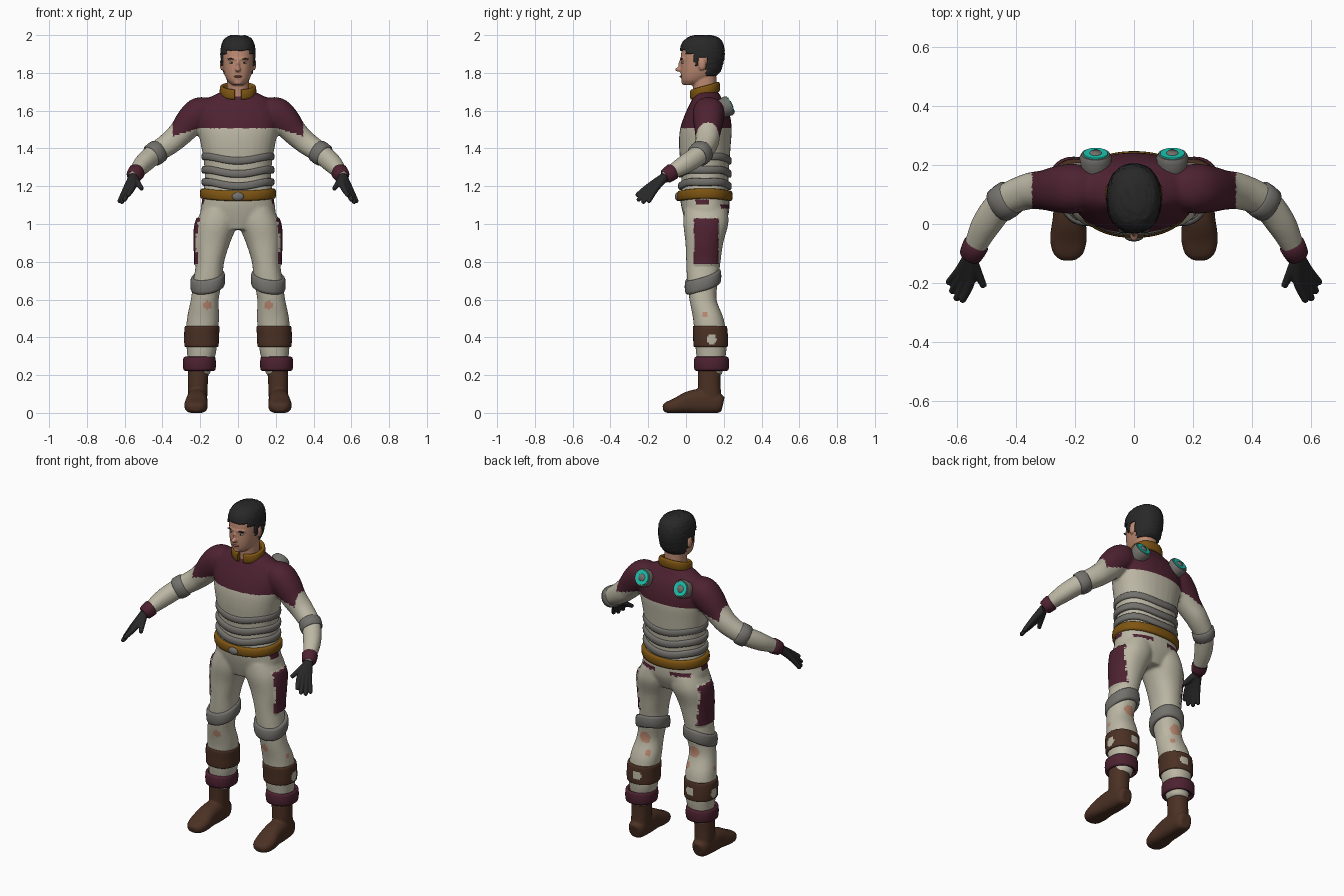
import bpy, bmesh, random
from math import sin, cos, pi, copysign
from mathutils import Vector, Matrix

random.seed(4)
if "Cube" in bpy.data.objects:
    bpy.data.objects.remove(bpy.data.objects["Cube"], do_unlink=True)


def material(name, *rgb):
    m = bpy.data.materials.new(name)
    m.use_nodes = True
    m.diffuse_color = (*rgb, 1)
    m.node_tree.nodes["Principled BSDF"].inputs["Base Color"].default_value = (*rgb, 1)
    return m


CREAM = material("cream cloth", .5, .47, .37)
MAROON = material("maroon cloth", .075, .016, .03)
SKIN = material("skin", .5, .25, .165)
BLACK = material("charcoal", .021, .021, .022)
BROWN = material("brown leather", .07, .03, .017)
GOLD = material("ochre leather", .21, .09, .006)
GREY = material("grey padding", .17, .165, .15)
TEAL = material("teal glow", .01, .55, .43)
LIP = material("lip", .3, .11, .08)
WHITE = material("eye white", .6, .58, .55)


def curve_through(keys, sub):
    """Catmull-Rom interpolation of key tuples."""
    k = [Vector(q) for q in keys]
    out = []
    for i in range(len(k) - 1):
        a, b, c, d = k[max(i - 1, 0)], k[i], k[i + 1], k[min(i + 2, len(k) - 1)]
        for j in range(sub):
            t = j / sub
            out.append((b * 2 + (c - a) * t + (a * 2 - b * 5 + c * 4 - d) * t**2
                        + (b * 3 - a - c * 3 + d) * t**3) * .5)
    return out + [k[-1]]


def rounded(a, p):
    f = lambda w: copysign(abs(w) ** (2 / p), w)
    return f(cos(a)), f(sin(a))


def skin_rings(bm, rings, closed=False):
    n = len(rings[0])
    for i in range(len(rings) - (not closed)):
        r, q = rings[i], rings[(i + 1) % len(rings)]
        for j in range(n):
            bm.faces.new((r[j], r[(j + 1) % n], q[(j + 1) % n], q[j]))
    if not closed:
        bm.faces.new(rings[0])
        bm.faces.new(rings[-1])


def loft(bm, keys, along=False, n=32, sub=5, p=2.2):
    """Rings of (x, y, z, radius[, second radius]); level, or square to the path."""
    pts = curve_through(keys, sub)
    rings = []
    for i, k in enumerate(pts):
        u, v = Vector((1, 0, 0)), Vector((0, 1, 0))
        if along:
            t = Vector(pts[min(i + 1, len(pts) - 1)][:3]) - Vector(pts[max(i - 1, 0)][:3])
            u = t.cross(Vector((0, 0, 1))).normalized()
            v = u.cross(t).normalized()
        ring = []
        for j in range(n):
            c, s = rounded(2 * pi * j / n, p)
            ring.append(bm.verts.new(Vector(k[:3]) + u * k[3] * c + v * k[-1] * s))
        rings.append(ring)
    skin_rings(bm, rings)


def band(bm, c, rx, ry, h, t, wave=lambda a: 0, gap=0, n=56):
    """Padded strap around an upright ellipse; gap leaves the front open."""
    rings = []
    for i in range(n):
        a = -pi / 2 + gap + (2 * pi - 2 * gap) * i / (n - (gap > 0))
        x, y = rounded(a, 2.2)
        ring = []
        for j in range(12):
            r, z = rounded(2 * pi * j / 12, 3)
            ring.append(bm.verts.new((c[0] + x * (rx + r * t / 2), c[1] + y * (ry + r * t / 2),
                                      c[2] + z * h / 2 + wave(a))))
        rings.append(ring)
    skin_rings(bm, rings, closed=not gap)


def ball(bm, c, r):
    bmesh.ops.create_uvsphere(bm, u_segments=24, v_segments=14, radius=1,
                              matrix=Matrix.Translation(c) @ Matrix.Diagonal((*r, 1)))


def finish(name, bm, mats, rule=None, voxel=0, smooth=3, shell=0, push=None):
    bmesh.ops.recalc_face_normals(bm, faces=bm.faces[:])
    me = bpy.data.meshes.new(name)
    bm.to_mesh(me)
    bm.free()
    ob = bpy.data.objects.new(name, me)
    bpy.context.scene.collection.objects.link(ob)
    if voxel:
        rm = ob.modifiers.new("fuse", 'REMESH')
        rm.mode, rm.voxel_size = 'VOXEL', voxel
        sm = ob.modifiers.new("soften", 'SMOOTH')
        sm.factor, sm.iterations = .5, smooth
        bpy.context.view_layer.update()
        deps = bpy.context.evaluated_depsgraph_get()
        me = bpy.data.meshes.new_from_object(ob.evaluated_get(deps))
        ob.modifiers.clear()
        ob.data = me
    me.materials.clear()
    for m in mats:
        me.materials.append(m)
    for f in me.polygons:
        f.material_index = rule(f.center, f.normal) if rule else 0
    if push:
        for v, nrm in [(v, v.normal.copy()) for v in me.vertices]:
            v.co += push(v.co, nrm)
    if shell:
        so = ob.modifiers.new("thickness", 'SOLIDIFY')
        so.thickness, so.offset = shell, -1
    for o in bpy.context.selected_objects:
        o.select_set(False)
    bpy.context.view_layer.objects.active = ob
    ob.select_set(True)
    bpy.ops.object.shade_smooth_by_angle(angle=1)
    ob.select_set(False)


def make(name, mat, build, *args, **kw):
    bm = bmesh.new()
    build(bm, *args, **kw)
    finish(name, bm, [mat])


def flip(keys, s):
    return [(s * k[0], *k[1:]) for k in keys]


# Body suit: torso, arms and legs fused into one skin
TORSO = [(0, .1, .97, .1, .09), (0, .105, 1.05, .192, .12), (0, .1, 1.13, .19, .13),
         (0, .1, 1.22, .177, .124), (0, .1, 1.32, .18, .13), (0, .1, 1.42, .197, .137),
         (0, .105, 1.5, .212, .137), (0, .112, 1.57, .216, .122), (0, .115, 1.63, .195, .098),
         (0, .112, 1.67, .15, .075), (0, .11, 1.7, .09, .062)]
ARM = [(.14, .12, 1.59, .07), (.2, .12, 1.588, .084), (.25, .118, 1.545, .08), (.3, .115, 1.485, .068),
       (.36, .11, 1.43, .061), (.44, .075, 1.373, .054), (.5, 0, 1.32, .05),
       (.54, -.08, 1.272, .037), (.555, -.11, 1.25, .032)]
LEG = [(.09, .105, 1.08, .1, .115), (.112, .105, 1, .11, .119), (.135, .097, .9, .093, .1),
       (.148, .092, .8, .075, .091), (.16, .088, .7, .076, .082), (.176, .09, .6, .074, .072),
       (.185, .118, .5, .085, .081), (.193, .13, .4, .083, .084), (.193, .133, .32, .077, .08),
       (.205, .13, .2, .055, .06)]
TEARS = [((.16, .02, .57), .025), ((.26, .1, .52), .016), ((.165, .165, .62), .035), ((.13, .18, .54), .02)]


def on_pocket(c, n):
    return .785 < c.z < 1.03 and .043 < c.y < .172 and abs(c.x) > .17 and n.x * c.x > 0


def suit_rule(c, n):
    x = abs(c.x)
    yoke = x < .345 and c.z > 1.505 - .3 * max(0, x - .21)
    flap = 1.08 < c.z < 1.105 and n.y > .3 and .05 < x < .16
    side_flap = 1.1 < c.z < 1.13 and .05 < c.y < .12 and x > .15
    if yoke or flap or side_flap or on_pocket(c, n):
        return 1
    mirrored = Vector((x, c.y, c.z))
    return 2 if any((mirrored - Vector(p)).length < r for p, r in TEARS) else 0


body = bmesh.new()
loft(body, TORSO)
for s in (1, -1):
    loft(body, flip(ARM, s), along=True)
    loft(body, flip(LEG, s))
finish("body_suit", body, [CREAM, MAROON, SKIN], suit_rule, voxel=.009, smooth=5,
       push=lambda c, n: Vector((copysign(.009, c.x) if on_pocket(c, n) else 0, 0, 0)))

# Waist padding, belt, buckle and collar
dip = lambda a: .011 * cos(2 * a) - .004 * cos(4 * a)
for i, z in enumerate((1.215, 1.28, 1.35)):
    make(f"waist_pad_{i + 1}", GREY, band, (0, .1, z), .179, .128, .04, .028, dip)
make("belt", GOLD, band, (0, .1, 1.155), .187, .133, .055, .028, lambda a: .006 * cos(2 * a))
make("buckle", GREY, ball, (0, -.043, 1.145), (.032, .016, .023))
make("collar", GOLD, band, (0, .1, 1.705), .086, .069, .055, .022, lambda a: .02 * sin(a), gap=.16)

# Head with nose, brow, chin, lips and ears
HEAD = [(0, .02, 1.735, .03, .028), (0, .045, 1.76, .056, .068), (0, .07, 1.8, .074, .098),
        (0, .08, 1.85, .082, .108), (0, .085, 1.9, .085, .111), (0, .087, 1.945, .08, .103),
        (0, .09, 1.975, .062, .08), (0, .09, 1.99, .03, .04)]
head = bmesh.new()
loft(head, HEAD)
loft(head, [(0, .1, 1.64, .064, .062), (0, .1, 1.7, .06, .062), (0, .095, 1.8, .06, .065)])
ball(head, (0, -.035, 1.818), (.015, .023, .012))
ball(head, (0, -.026, 1.84), (.01, .015, .03))
ball(head, (0, -.012, 1.873), (.055, .02, .012))
ball(head, (0, -.005, 1.75), (.025, .019, .015))
for s in (1, -1):
    ball(head, (s * .086, .085, 1.845), (.01, .02, .032))
finish("head", head, [SKIN], voxel=.005, smooth=2)
make("mouth", LIP, ball, (0, -.022, 1.781), (.023, .013, .006))


# Hair cap trimmed along a hairline
def hairline(y):
    return next(z for edge, z in ((0, 1.918), (.045, 1.9), (.068, 1.84), (.11, 1.88), (9, 1.785)) if y < edge)


hair = bmesh.new()
loft(hair, [(x, y, z + .1 * max(0, z - 1.9), rx + .008, ry + .009) for x, y, z, rx, ry in HEAD], n=56, sub=8)
for v in hair.verts:
    v.co += Vector([random.uniform(-.0015, .0015) for _ in range(3)])
    v.co.z = min(v.co.z, 2)
bmesh.ops.delete(hair, context='FACES',
                 geom=[f for f in hair.faces if f.calc_center_median().z < hairline(f.calc_center_median().y)])
finish("hair", hair, [BLACK], shell=.014)

FINGERS = [((.555, -.195, 1.2), (.58, -.256, 1.155)), ((.57, -.187, 1.193), (.6, -.25, 1.13)),
           ((.583, -.175, 1.188), (.615, -.226, 1.118)), ((.592, -.16, 1.187), (.626, -.196, 1.122))]
WRIST = (.555, -.112, 1.25)


def shin_rule(c, n):
    patch = lambda u, u0, z0: (u - u0) ** 2 + (c.z - z0) ** 2 < .027 ** 2
    outer = n.x * c.x > 0 and abs(n.x) > .6 and patch(c.y, .135, .39)
    rear = n.y > .6 and patch(abs(c.x), .18, .405)
    return int(outer or rear)


for s, side in ((1, "left"), (-1, "right")):
    # Face details
    make(side + "_eye", WHITE, ball, (s * .033, -.013, 1.854), (.013, .01, .006))
    make(side + "_iris", BLACK, ball, (s * .033, -.019, 1.854), (.005, .006, .005))
    make(side + "_eyebrow", BLACK, ball, (s * .034, -.022, 1.874), (.021, .009, .004))

    # Elbow pad, wrist cuff and glove
    elbow = [(.416, .092, 1.39, .05), (.422, .088, 1.386, .062), (.454, .064, 1.362, .061), (.46, .06, 1.358, .048)]
    make(side + "_elbow_pad", GREY, loft, flip(elbow, s), along=True, sub=2)
    cuff = [(.534, -.068, 1.279, .034), (.536, -.072, 1.277, .044), (.553, -.106, 1.253, .039), (.555, -.11, 1.25, .03)]
    make(side + "_wrist_cuff", MAROON, loft, flip(cuff, s), along=True, sub=2)
    glove = bmesh.new()
    for knuckle, tip in FINGERS:
        loft(glove, flip([(*WRIST, .024), (*knuckle, .017), (*tip, .012)], s), along=True, n=14)
        ball(glove, (s * tip[0], *tip[1:]), (.012, .012, .012))
    loft(glove, flip([(*WRIST, .022), (.53, -.165, 1.215, .016), (.508, -.212, 1.185, .011)], s), along=True, n=14)
    finish(side + "_glove", glove, [BLACK], voxel=.004, smooth=2)

    # Knee pad, shin wrap and trouser cuff
    make(side + "_knee_pad", GREY, band, (s * .16, .09, .695), .078, .083, .075, .028,
         lambda a: .028 * sin(a) - s * .014 * cos(a))
    wrap = bmesh.new()
    loft(wrap, flip([(.193, .13, .35, .08, .08), (.193, .131, .355, .09, .091), (.193, .13, .405, .092, .092),
                     (.19, .127, .455, .092, .09), (.19, .127, .46, .08, .08)], s), n=72)
    finish(side + "_shin_wrap", wrap, [BROWN, CREAM], shin_rule)
    make(side + "_trouser_cuff", MAROON, band, (s * .204, .135, .26), .076, .082, .075, .022)
    make(side + "_cuff_lining", MAROON, loft, flip([(.204, .135, .235, .075, .08), (.204, .135, .285, .075, .08)], s))

    # Boot: shaft and foot fused, flattened underneath
    boot = bmesh.new()
    loft(boot, flip([(.208, .125, .27, .056, .062), (.213, .123, .15, .053, .06), (.214, .128, .04, .05, .064)], s))
    loft(boot, flip([(.213, .195, .045, .03, .04), (.214, .17, .05, .048, .052), (.216, .09, .06, .054, .066),
                     (.219, .02, .056, .056, .06), (.222, -.05, .038, .062, .042), (.223, -.1, .028, .05, .03),
                     (.223, -.122, .024, .024, .016)], s), along=True, p=2.5)
    for v in boot.verts:
        v.co.z = max(v.co.z, 0)
    finish(side + "_boot", boot, [BROWN], voxel=.006, smooth=3)

    # Glowing disc on the shoulder blade
    axis, face = Vector((0, .9, .43)), Vector((s * .13, .237, 1.632))
    for part, mat, steps in (("housing", GREY, ((-.07, .045), (-.014, .055), (0, .048))),
                             ("glow", TEAL, ((-.002, .043), (.004, .041))),
                             ("hub", GREY, ((.002, .022), (.008, .018)))):
        make(f"{side}_disc_{part}", mat, loft, [(*(face + axis * o), r) for o, r in steps], along=True, sub=1, p=2)
